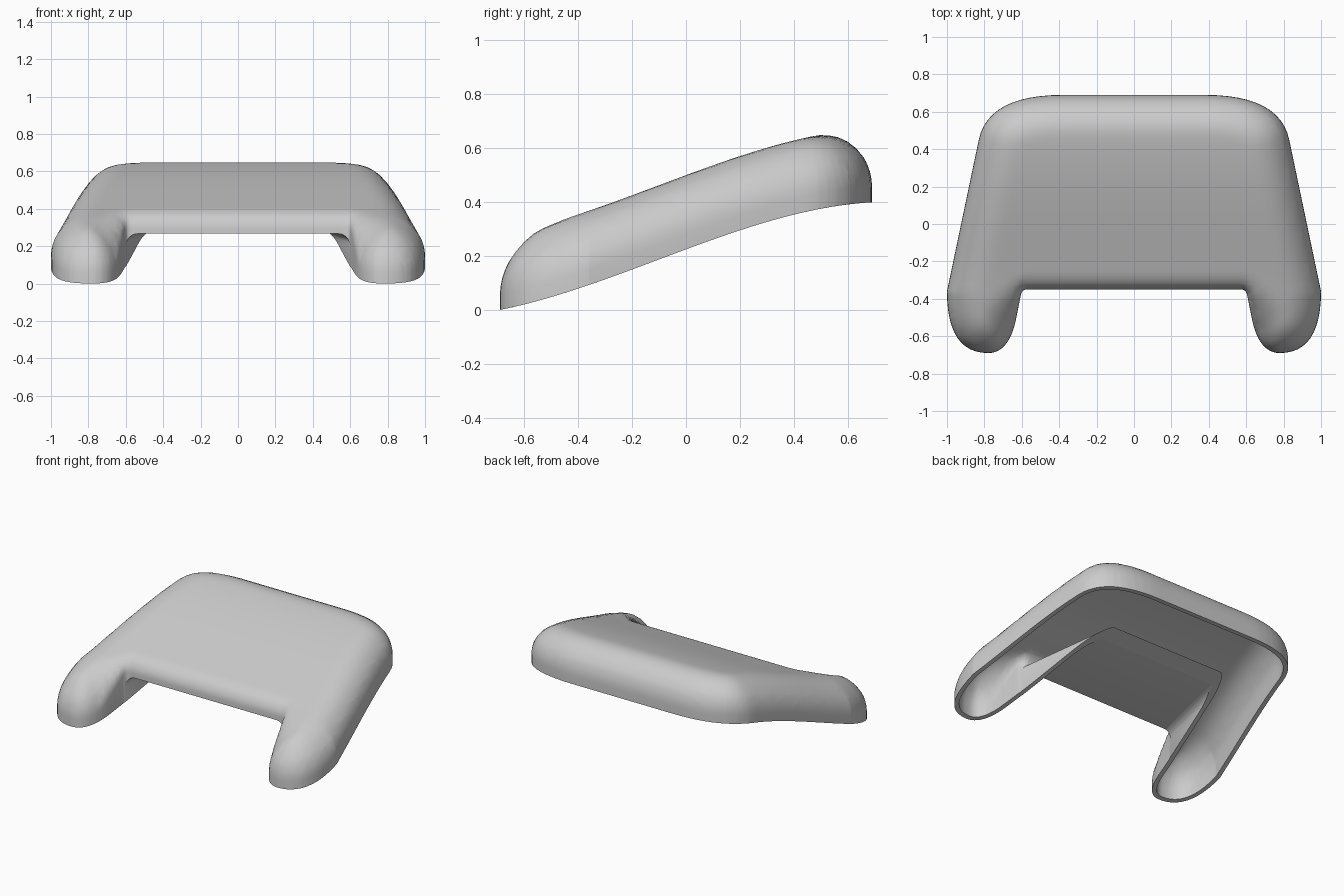
import bpy, bmesh, math
from mathutils import Vector

if "Cube" in bpy.data.objects:
    bpy.data.objects.remove(bpy.data.objects["Cube"], do_unlink=True)

HEIGHT, WALL, ROUND, LIP_ROUND = 0.275, 0.03, 0.22, 0.075


def base_z(y):
    """Height of the gently S-shaped lower rim."""
    return 0.225 + 0.37 * y - 0.0525 * y ** 2 - 0.17 * y ** 3


def bend(a, b, c, n=12):
    a, b, c = Vector(a), Vector(b), Vector(c)
    return [a.lerp(b, i / n).lerp(b.lerp(c, i / n), i / n) for i in range(n + 1)]


def u_outline(step=0.04):
    """Closed plan outline: back, side, leg tip, inner leg, front lip, mirrored."""
    half = [Vector((0, 0.69))]
    half += bend((0.38, 0.69), (0.78, 0.69), (0.83, 0.45))
    half += bend((1.0, -0.36), (1.0, -0.69), (0.78, -0.69))
    half += bend((0.78, -0.69), (0.66, -0.69), (0.625, -0.48))[1:]
    half += bend((0.605, -0.38), (0.6, -0.35), (0.57, -0.35), 5)
    half.append(Vector((0, -0.35)))
    fine = []
    for a, b in zip(half, half[1:]):
        n = max(1, math.ceil((b - a).length / step))
        fine += [a.lerp(b, i / n) for i in range(n)]
    fine.append(half[-1])
    return fine + [Vector((-p.x, p.y)) for p in fine[-2:0:-1]]


OUTLINE = u_outline()
COUNT = len(OUTLINE)


def edge_radius(p):
    """Rounding is broad outside and tightens along the inner legs to the lip."""
    if abs(p.x) > 0.66 or p.y > 0:
        return ROUND
    t = min(1, max(0, (p.y + 0.58) / 0.2))
    return ROUND + (LIP_ROUND - ROUND) * t


SEGMENTS = [(a, b - a, edge_radius((a + b) / 2))
            for a, b in zip(OUTLINE, OUTLINE[1:] + OUTLINE[:1])]


def crown(x, y, inset):
    """Rounded top height at a plan position, shrunk inward by inset."""
    p = Vector((x, y))
    top = HEIGHT - inset
    best = top
    for a, ab, rad in SEGMENTS:
        t = min(1, max(0, (p - a).dot(ab) / ab.length_squared))
        d = max(0, (p - a - ab * t).length - inset)
        r = rad - inset
        if d < r:
            best = min(best, top - r + math.sqrt(r * r - (r - d) ** 2))
    return best


def make_object(name, bm):
    bmesh.ops.recalc_face_normals(bm, faces=bm.faces[:])
    mesh = bpy.data.meshes.new(name)
    bm.to_mesh(mesh)
    bm.free()
    obj = bpy.data.objects.new(name, mesh)
    bpy.context.collection.objects.link(obj)
    return obj


def rounded_body(name, inset, bottom):
    bm = bmesh.new()

    def ring(offset, z):
        verts = []
        for i, p in enumerate(OUTLINE):
            t = (OUTLINE[(i + 1) % COUNT] - OUTLINE[i - 1]).normalized()
            verts.append(bm.verts.new((p.x + t.y * offset, p.y - t.x * offset, z)))
        return verts

    # flat prism with concentric rings near the edge
    rings = [ring(inset, 0)]
    rings += [ring(inset + d, 1) for d in (0, 0.002, 0.008, 0.018, 0.032)]
    for low, high in zip(rings, rings[1:]):
        for i in range(COUNT):
            j = (i + 1) % COUNT
            bm.faces.new((low[i], low[j], high[j], high[i]))
    bm.faces.new(rings[0])
    bm.faces.new(rings[-1])
    # slice into a grid so that the body can be curved
    for axis, reach in ((Vector((1, 0, 0)), 1.0), (Vector((0, 1, 0)), 0.7)):
        n = int(reach / 0.017)
        for i in range(1, n):
            pos = -reach + 2 * reach * i / n
            bmesh.ops.bisect_plane(bm, geom=bm.verts[:] + bm.edges[:] + bm.faces[:],
                                   dist=0.001, plane_co=axis * pos, plane_no=axis)
    for v in bm.verts:
        h = crown(v.co.x, v.co.y, inset) if v.co.z > 0.5 else bottom
        v.co.z = h + base_z(v.co.y)
    bmesh.ops.triangulate(bm, faces=[f for f in bm.faces if len(f.verts) > 4])
    return make_object(name, bm)


def front_opening(name, grow):
    """Tapered tunnel below the deck and between the legs."""
    bm = bmesh.new()
    bmesh.ops.create_cube(bm, size=2)
    for v in bm.verts:
        y = -0.37 if v.co.y < 0 else 0.4
        half_width = 0.597 + grow - 0.2 * (y + 0.35)
        top = 0.267 + grow + 0.055 * (y + 0.35)
        v.co = (math.copysign(half_width, v.co.x), y, top if v.co.z > 0 else -0.5)
    edges = [e for e in bm.edges if all(v.co.z > 0 for v in e.verts)
             and abs(e.verts[0].co.y - e.verts[1].co.y) > 0.1]
    bmesh.ops.bevel(bm, geom=edges, offset=0.06, segments=6, profile=0.5, affect='EDGES')
    return make_object(name, bm)


def subtract(target, cutter):
    mod = target.modifiers.new("cut", 'BOOLEAN')
    mod.operation, mod.solver, mod.object = 'DIFFERENCE', 'EXACT', cutter
    bpy.context.view_layer.update()
    graph = bpy.context.evaluated_depsgraph_get()
    mesh = bpy.data.meshes.new_from_object(target.evaluated_get(graph))
    target.modifiers.clear()
    target.data = mesh
    bpy.data.objects.remove(cutter, do_unlink=True)


# outer body and hollow, both opened below the front deck
shell = rounded_body("hollow_shell", 0, 0)
subtract(shell, front_opening("opening_cutter", 0))
hollow = rounded_body("hollow_cutter", WALL, -0.1)
subtract(hollow, front_opening("hollow_opening_cutter", WALL))
subtract(shell, hollow)
shell.data.name = "hollow_shell"

# plain grey finish
grey = bpy.data.materials.new("plain_grey")
grey.use_nodes = True
colour = (0.6, 0.6, 0.6, 1)
grey.diffuse_color = colour
grey.node_tree.nodes["Principled BSDF"].inputs["Base Color"].default_value = colour
shell.data.materials.clear()
shell.data.materials.append(grey)
for poly in shell.data.polygons:
    poly.material_index = 0

bpy.ops.object.select_all(action='DESELECT')
shell.select_set(True)
bpy.context.view_layer.objects.active = shell
bpy.ops.object.shade_smooth_by_angle(angle=math.radians(40))
